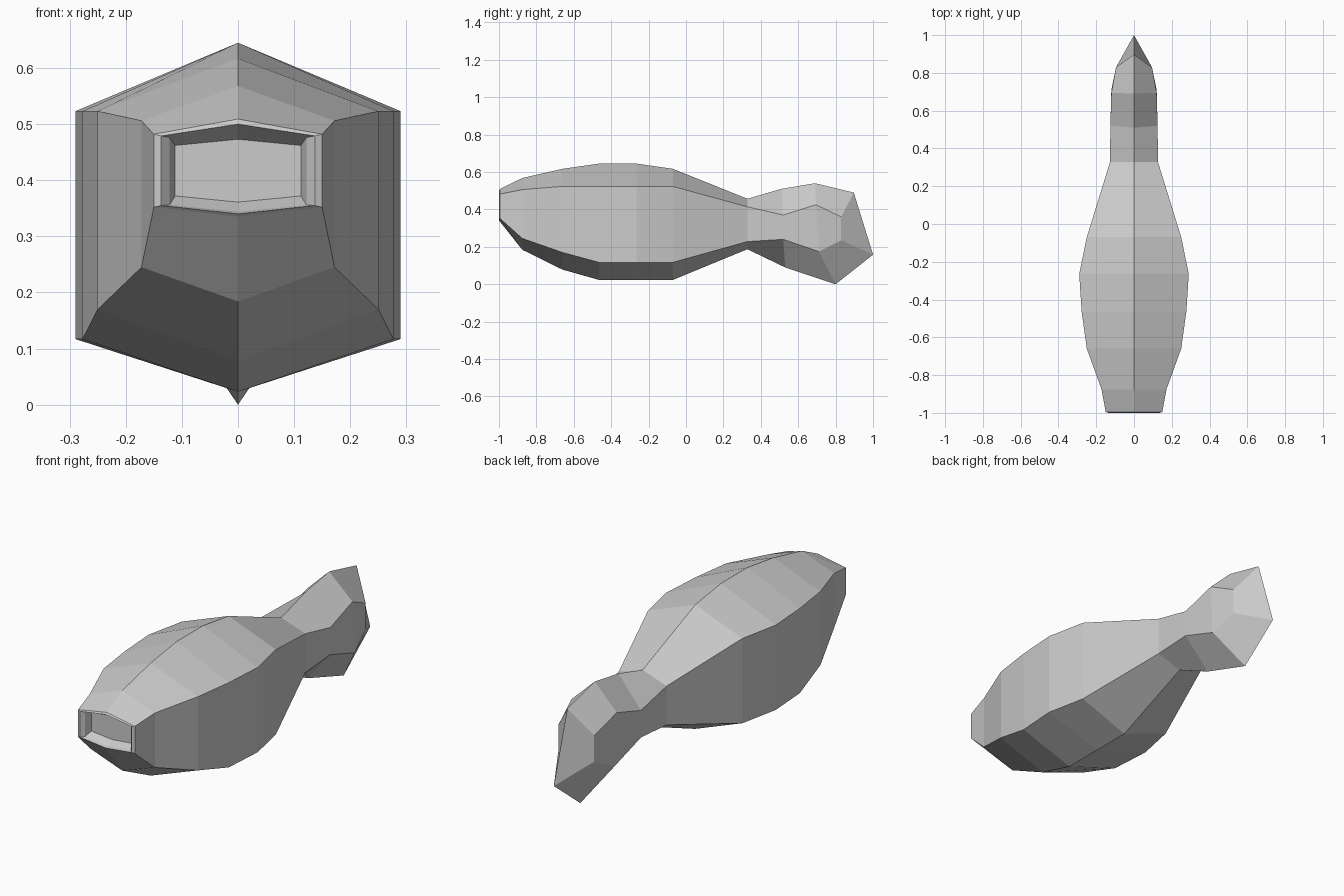
import bpy, bmesh


def lofted_part(name, sections):
    """Skin six-sided sections; each is half width plus (y, z) of top, shoulder, belly side and keel."""
    bm = bmesh.new()
    rings = []
    for w, top, up, low, keel in sections:
        pts = [(0, *top), (w, *up), (w, *low), (0, *keel), (-w, *low), (-w, *up)]
        rings.append([bm.verts.new(p) for p in pts])
    for a, b in zip(rings, rings[1:]):
        for i in range(6):
            j = (i + 1) % 6
            bm.faces.new((a[i], a[j], b[j], b[i]))
    bm.faces.new(rings[0])                      # recessed mouth panel
    r = rings[-1]                               # wedge-shaped tail end
    bm.faces.new((r[0], r[1], r[2], r[3]))
    bm.faces.new((r[0], r[3], r[4], r[5]))
    bmesh.ops.recalc_face_normals(bm, faces=bm.faces)
    mesh = bpy.data.meshes.new(name)
    bm.to_mesh(mesh)
    bm.free()
    obj = bpy.data.objects.new(name, mesh)
    bpy.context.collection.objects.link(obj)
    return obj


def flat(y, w, top, up, low, keel):
    return (w, (y, top), (y, up), (y, low), (y, keel))


# Mouth recess and bevelled lip, from the inside out
mouth = [
    flat(-0.95, 0.112, 0.473, 0.462, 0.372, 0.361),
    flat(-0.985, 0.122, 0.492, 0.476, 0.356, 0.344),
    flat(-1.0, 0.137, 0.50, 0.479, 0.355, 0.340),
    flat(-0.995, 0.15, 0.509, 0.482, 0.352, 0.335),
]
# Body swelling to the middle and pinching at the waist
body = [
    flat(-0.875, 0.172, 0.568, 0.506, 0.245, 0.184),
    flat(-0.66, 0.25, 0.617, 0.523, 0.17, 0.078),
    flat(-0.465, 0.277, 0.645, 0.523, 0.117, 0.023),
    flat(-0.265, 0.29, 0.645, 0.523, 0.117, 0.023),
    flat(-0.07, 0.25, 0.617, 0.523, 0.117, 0.023),
    flat(0.328, 0.127, 0.457, 0.414, 0.228, 0.187),
]
# Flared tail with slanted sections
tail = [
    (0.125, (0.51, 0.51), (0.52, 0.37), (0.52, 0.24), (0.53, 0.09)),
    (0.12, (0.69, 0.54), (0.695, 0.425), (0.71, 0.175), (0.80, 0.0)),
    (0.095, (0.897, 0.49), (0.83, 0.36), (0.83, 0.235), (1.0, 0.158)),
]
lofted_part("body_with_tail", mouth + body + tail)
